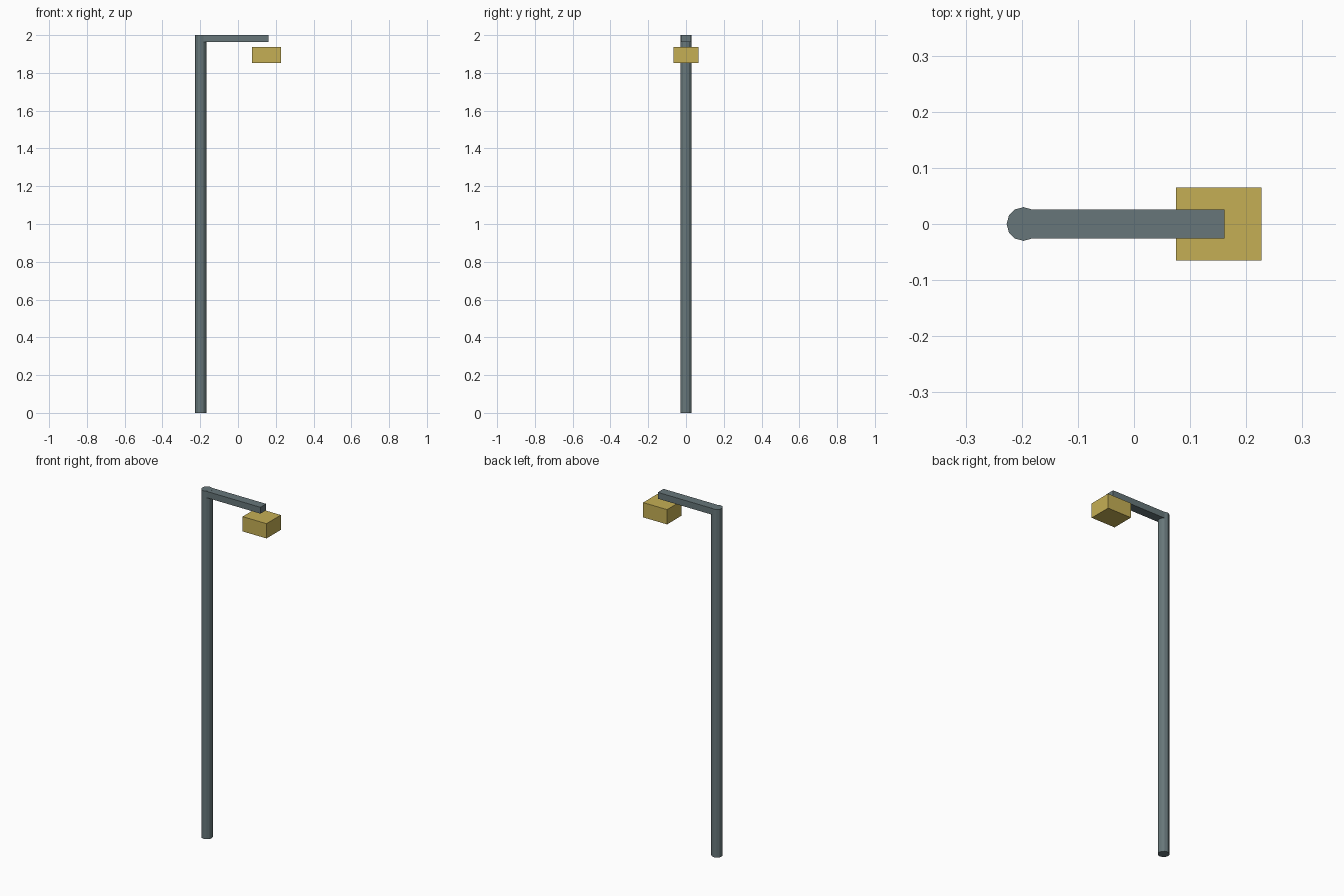
import bpy
import bmesh
import math
from mathutils import Matrix, Vector

if "Cube" in bpy.data.objects:
    bpy.data.objects.remove(bpy.data.objects["Cube"])


def material(name, color):
    m = bpy.data.materials.new(name)
    m.diffuse_color = (*color, 1.0)
    m.use_nodes = True
    m.node_tree.nodes["Principled BSDF"].inputs["Base Color"].default_value = m.diffuse_color
    return m


def add_object(name, bm, mat):
    mesh = bpy.data.meshes.new(name)
    bm.to_mesh(mesh)
    bm.free()
    mesh.materials.append(mat)
    ob = bpy.data.objects.new(name, mesh)
    bpy.context.collection.objects.link(ob)
    return ob


def box(name, lo, hi, mat):
    lo, hi = Vector(lo), Vector(hi)
    bm = bmesh.new()
    bmesh.ops.create_cube(bm, size=1, matrix=Matrix.Translation((lo + hi) / 2)
                          @ Matrix.Diagonal((*(hi - lo), 1)))
    return add_object(name, bm, mat)


slate = material("slate grey metal", (0.135, 0.183, 0.193))
gold = material("warm yellow lamp", (0.56, 0.43, 0.09))

# Upright pole, twelve sided
bm = bmesh.new()
bmesh.ops.create_cone(bm, cap_ends=True, segments=12, radius1=0.03, radius2=0.03,
                      depth=2.0, matrix=Matrix.Translation((-0.197, 0, 1.0)))
pole = add_object("pole", bm, slate)

# Horizontal arm, starting inside the pole
box("arm", (-0.182, -0.026, 1.963), (0.161, 0.026, 1.9995), slate)

# Lamp box floating just below the arm's end
box("lamp", (0.075, -0.065, 1.853), (0.227, 0.065, 1.938), gold)
